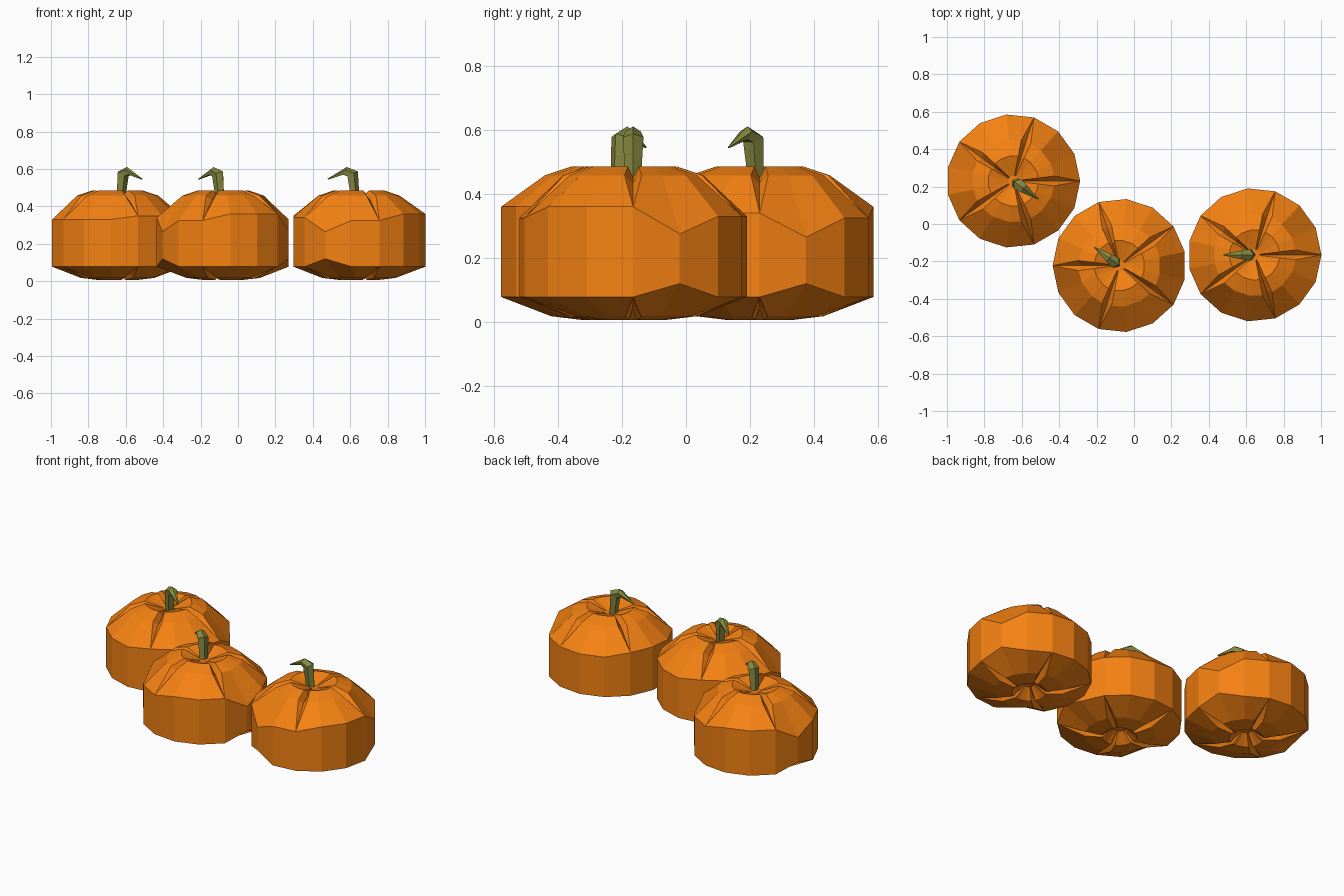
import bpy, bmesh
from math import sin, cos, radians, pi
from mathutils import Vector

if "Cube" in bpy.data.objects:
    bpy.data.objects.remove(bpy.data.objects["Cube"])


def material(name, color):
    m = bpy.data.materials.new(name)
    m.diffuse_color = (*color, 1)
    m.use_nodes = True
    m.node_tree.nodes["Principled BSDF"].inputs["Base Color"].default_value = m.diffuse_color
    return m


ORANGE = material("orange_skin", (0.91, 0.22, 0.006))
GREEN = material("olive_stem", (0.24, 0.25, 0.05))


def finish(bm, name, mat, loc, rot):
    bmesh.ops.remove_doubles(bm, verts=bm.verts, dist=0.0005)
    bmesh.ops.recalc_face_normals(bm, faces=bm.faces)
    me = bpy.data.meshes.new(name)
    bm.to_mesh(me)
    bm.free()
    me.materials.append(mat)
    ob = bpy.data.objects.new(name, me)
    ob.location = (*loc, 0)
    ob.rotation_euler.z = radians(rot)
    bpy.context.collection.objects.link(ob)


def skin(bm, rings):
    rows = [[bm.verts.new(p) for p in r] for r in rings]
    n = len(rows[0])
    for a, b in zip(rows, rows[1:]):
        for i in range(n):
            j = (i + 1) % n
            bm.faces.new((a[i], a[j], b[j], b[i]))
    return rows


# uneven upper edge of the side wall, one height per 24 degrees
WALL_TOP = [.36, .275, .33, .33, .33, .33, .35, .35, .34, .34, .265, .325, .325, .36, .36]
# rings: radius, ridge height, crease height, crease radius
BOTTOM = [(.03, .06, .06, .03), (.10, .006, .04, .09), (.20, .018, .05, .18)]
TOP = [(.22, .458, .432, .205), (.135, .486, .452, .12), (.03, .45, .44, .03)]


def cap_ring(r, z, zc, rc):
    # five lobes, each a narrow crease, its two lips and two ridge points
    pts = []
    for lobe in range(5):
        for ang in (0, 7, 24, 48, 65):
            t = radians(lobe * 72 + ang)
            rr, h = (rc, zc) if ang == 0 else (r, z)
            pts.append((rr * cos(t), rr * sin(t), h))
    return pts


def wall_ring(upper):
    # fifteen sides; crease lips collapse onto the crease point
    pts = []
    for lobe in range(5):
        for k in (0, 0, 1, 2, 3):
            i = lobe * 3 + k
            t = radians(24 * i)
            top = WALL_TOP[i % 15]
            z = top if upper else (.12 if top < .3 else .078)
            pts.append((.357 * cos(t), .357 * sin(t), z))
    return pts


def pumpkin(name, loc, rot):
    # lobed body
    bm = bmesh.new()
    rows = skin(bm, [cap_ring(*r) for r in BOTTOM]
                + [wall_ring(False), wall_ring(True)]
                + [cap_ring(*r) for r in TOP])
    bm.faces.new(rows[0])
    bm.faces.new(rows[-1])
    finish(bm, name + "_body", ORANGE, loc, rot)

    # bent five-sided stem: x, z, radius, lean of the section
    bm = bmesh.new()
    rings = []
    for x, z, r, lean in [(-.018, .42, .024, 0), (-.035, .573, .034, 25),
                          (-.075, .588, .025, 65), (-.165, .545, .003, 110)]:
        a = radians(lean)
        u, v = Vector((cos(a), 0, sin(a))), Vector((0, 1, 0))
        rings.append([Vector((x, 0, z)) + r * (u * cos(2 * pi * i / 5) + v * sin(2 * pi * i / 5))
                      for i in range(5)])
    rows = skin(bm, rings)
    bm.faces.new(rows[0])
    bm.faces.new(rows[-1])
    finish(bm, name + "_stem", GREEN, loc, rot)


pumpkin("right_pumpkin", (.645, -.165), 0)
pumpkin("middle_pumpkin", (-.078, -.222), -36)
pumpkin("left_pumpkin", (-.645, .23), 144)
